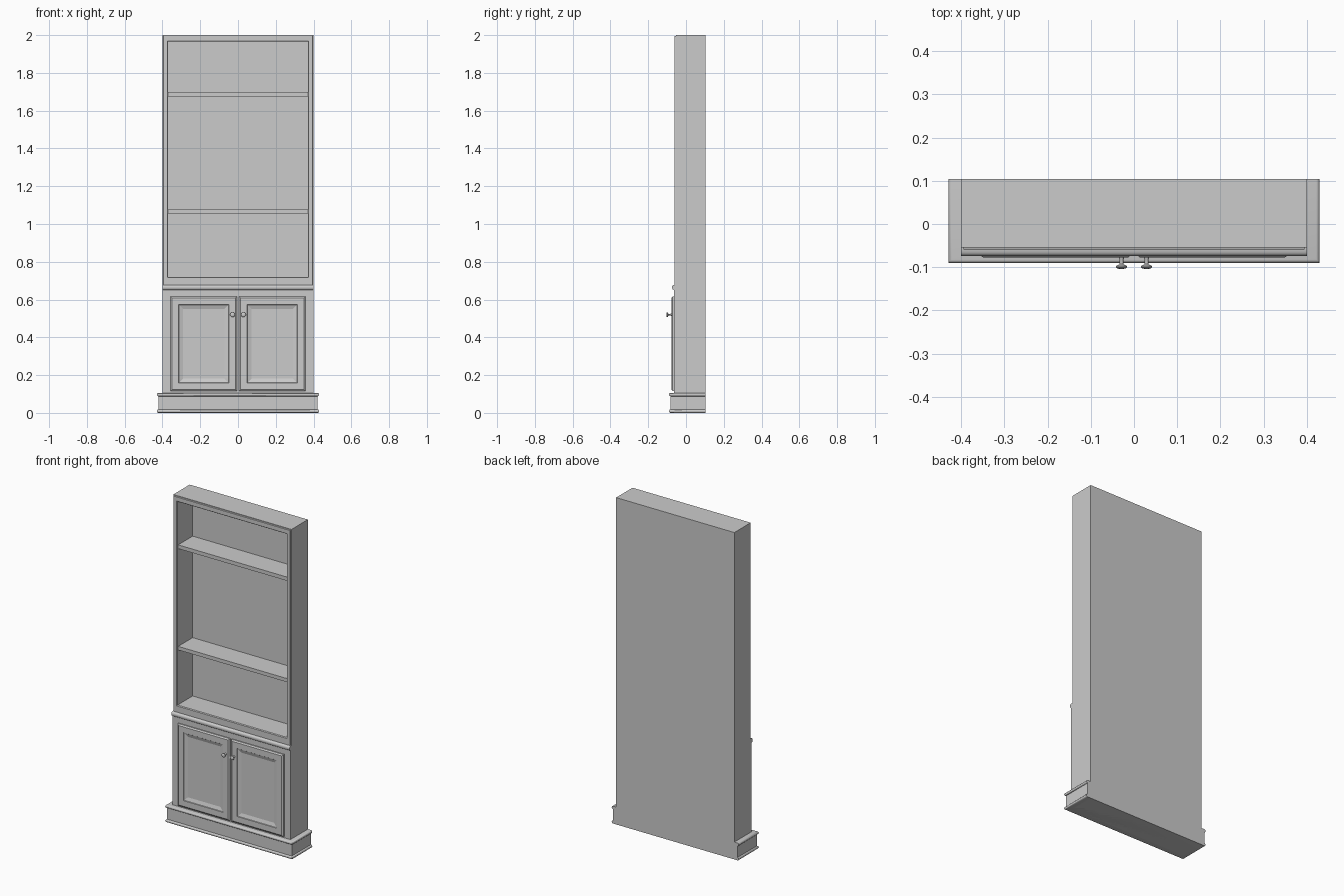
import bpy, bmesh, math

if "Cube" in bpy.data.objects:
    bpy.data.objects.remove(bpy.data.objects["Cube"])

BACK = 0.104


def loft(name, rings, smooth=None):
    """Join successive point rings with side faces and cap both ends."""
    bm = bmesh.new()
    loops = [[bm.verts.new(p) for p in ring] for ring in rings]
    for a, b in zip(loops, loops[1:]):
        n = len(a)
        for i in range(n):
            j = (i + 1) % n
            bm.faces.new((a[i], a[j], b[j], b[i]))
    bm.faces.new(loops[0])
    bm.faces.new(loops[-1])
    bmesh.ops.recalc_face_normals(bm, faces=bm.faces)
    mesh = bpy.data.meshes.new(name)
    bm.to_mesh(mesh)
    bm.free()
    obj = bpy.data.objects.new(name, mesh)
    bpy.context.collection.objects.link(obj)
    if smooth:
        mesh.shade_smooth()
        mesh.set_sharp_from_angle(angle=math.radians(smooth))
    return obj


def upright(x0, x1, z0, z1, y):
    return [(x0, y, z0), (x1, y, z0), (x1, y, z1), (x0, y, z1)]


def flat(hx, front, back, z):
    return [(-hx, front, z), (hx, front, z), (hx, back, z), (-hx, back, z)]


def box(name, x0, x1, y0, y1, z0, z1):
    return loft(name, [upright(x0, x1, z0, z1, y0), upright(x0, x1, z0, z1, y1)])


def bead(z0, z1, inner, outer, steps=6):
    """Half-round profile as (projection, height) points."""
    pts = []
    for i in range(steps + 1):
        a = math.pi * i / steps
        pts.append((inner + (outer - inner) * math.sin(a),
                    (z0 + z1) / 2 - (z1 - z0) / 2 * math.cos(a)))
    return pts


# Upper carcass with moulded face frame and open interior
loft("carcass", [
    upright(-0.4, 0.4, 0, 2, BACK),
    upright(-0.4, 0.4, 0, 2, -0.054),
    upright(-0.396, 0.396, 0.004, 1.996, -0.054),
    upright(-0.394, 0.394, 0.006, 1.994, -0.06),
    upright(-0.374, 0.374, 0.716, 1.969, -0.06),
    upright(-0.370, 0.370, 0.720, 1.965, -0.055),
    upright(-0.370, 0.370, 0.720, 1.965, 0.09),
])

# Shelves
for i, (z0, z1) in enumerate([(1.055, 1.077), (1.675, 1.698)]):
    box(f"shelf_{i + 1}", -0.37, 0.37, -0.05, 0.09, z0, z1)

# Cupboard face and waist moulding
box("cupboard_face", -0.4, 0.4, -0.064, -0.05, 0.10, 0.652)
waist = [(0, 0.650)] + bead(0.652, 0.676, 0.005, 0.012) + [(0, 0.678)]
loft("waist_moulding",
     [flat(0.4, -0.062 - p, -0.05, z) for p, z in waist], 40)

# Plinth with a bead along the bottom and top
profile = bead(0.0, 0.018, 0.022, 0.03) + bead(0.088, 0.106, 0.022, 0.03)
loft("plinth",
     [flat(0.4 + p, -0.06 - p, BACK, z) for p, z in profile], 40)

# Doors and knobs, mirrored left and right
knob = [(0.006, -0.074), (0.006, -0.079), (0.0045, -0.082), (0.0045, -0.093),
        (0.012, -0.097), (0.013, -0.100), (0.010, -0.103), (0.004, -0.104)]
for side, s in (("left", -1), ("right", 1)):
    def door(inset, y):
        xs = sorted((s * (0.005 + inset), s * (0.358 - inset)))
        return upright(*xs, 0.115 + inset, 0.617 - inset, y)
    loft(f"{side}_door", [
        door(0, -0.06), door(0, -0.071), door(0.008, -0.077),
        door(0.043, -0.077), door(0.045, -0.074), door(0.066, -0.067),
    ])
    loft(f"{side}_knob", [
        [(s * 0.029 + r * math.cos(math.tau * k / 12), y,
          0.52 + r * math.sin(math.tau * k / 12)) for k in range(12)]
        for r, y in knob], 40)
